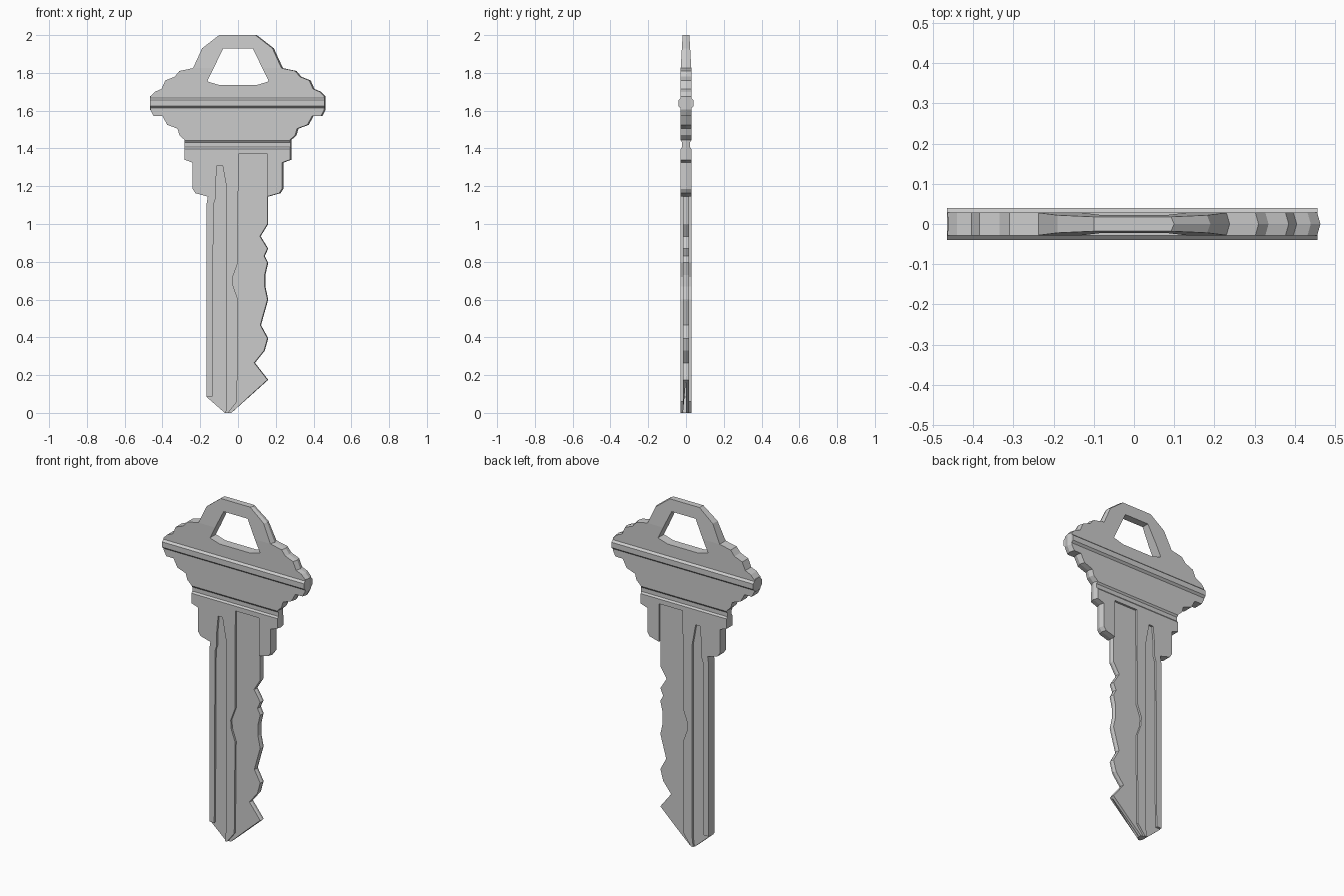
import bpy, bmesh
from mathutils import Vector

if "Cube" in bpy.data.objects:
    bpy.data.objects.remove(bpy.data.objects["Cube"])

T = 0.028       # half thickness of the body
CORE = 0.016    # half thickness inside the milled grooves
EDGE = 0.008    # how far the right-hand edge swells at mid thickness


def make_object(name, loops):
    """Closed solid skinned through equal-length loops of points."""
    bm = bmesh.new()
    rings = [[bm.verts.new(p) for p in loop] for loop in loops]
    n = len(rings[0])
    for a, b in zip(rings, rings[1:]):
        for i in range(n):
            j = (i + 1) % n
            bm.faces.new((a[i], a[j], b[j], b[i]))
    bm.faces.new(rings[0])
    bm.faces.new(rings[-1][::-1])
    bmesh.ops.recalc_face_normals(bm, faces=bm.faces)
    mesh = bpy.data.meshes.new(name)
    bm.to_mesh(mesh)
    bm.free()
    obj = bpy.data.objects.new(name, mesh)
    bpy.context.collection.objects.link(obj)
    return obj


def prism_y(name, pts, y0, y1):
    return make_object(name, [[(x, y, z) for x, z in pts] for y in (y0, y1)])


def prism_x(name, pts, x0, x1):
    return make_object(name, [[(x, y, z) for y, z in pts] for x in (x0, x1)])


def combine(target, tool, operation):
    tool.hide_render = True
    mod = target.modifiers.new(operation.lower(), 'BOOLEAN')
    mod.operation = operation
    mod.solver = 'EXACT'
    mod.object = tool
    bpy.context.view_layer.objects.active = target
    bpy.ops.object.modifier_apply(modifier=mod.name)
    bpy.data.objects.remove(tool, do_unlink=True)


# Half outline of the handle and shoulders, top to bottom
half = [(0.10, 2.0), (0.19, 1.93), (0.238, 1.825), (0.31, 1.81), (0.335, 1.78),
        (0.385, 1.76), (0.405, 1.715), (0.44, 1.70), (0.464, 1.675),
        (0.464, 1.605), (0.447, 1.572), (0.40, 1.572), (0.375, 1.525),
        (0.32, 1.505), (0.31, 1.47), (0.283, 1.445), (0.283, 1.34),
        (0.24, 1.325), (0.24, 1.185), (0.225, 1.163), (0.16, 1.145)]
# Cut edge of the blade, then the tip and the plain edge
teeth = [(0.16, 1.0), (0.12, 0.935), (0.16, 0.87), (0.142, 0.83), (0.16, 0.795),
         (0.145, 0.73), (0.145, 0.67), (0.16, 0.60), (0.122, 0.465),
         (0.16, 0.395), (0.142, 0.33), (0.09, 0.265), (0.16, 0.175)]
tip = [(-0.035, 0.0), (-0.07, 0.0), (-0.167, 0.085), (-0.167, 1.10)]
outline = half + teeth + tip + [(-x, z) for x, z in reversed(half)]


def layer(y, inset):
    return [(x - (inset if x > 0.05 else 0), y, z) for x, z in outline]


# Key body with a swollen right edge
body = make_object("key_body", [layer(-T, EDGE), layer(0, 0), layer(T, EDGE)])

# Hanging hole
hole = [(-0.078, 1.93), (0.078, 1.93), (0.163, 1.755), (0.10, 1.736),
        (-0.10, 1.736), (-0.163, 1.755)]
combine(body, prism_y("hole_cutter", hole, -0.2, 0.2), 'DIFFERENCE')

# Milled recesses along the blade, on both faces
wide = [(0.002, 1.37), (0.157, 1.37), (0.157, 1.14), (0.3, 1.14), (0.3, -0.1),
        (-0.052, -0.1), (-0.052, 0.0), (-0.005, 0.06), (0.0, 0.60),
        (-0.025, 0.67), (-0.028, 0.72), (0.0, 0.795)]
narrow = [(-0.11, 1.31), (-0.082, 1.31), (-0.06, 1.19), (-0.06, 0.05),
          (-0.066, 0.0), (-0.066, -0.1), (-0.3, -0.1), (-0.3, 0.088),
          (-0.135, 0.088), (-0.13, 1.10), (-0.12, 1.13), (-0.12, 1.20)]
# Shallow neck groove across the shoulders
neck = [(0.1, 1.442), (T, 1.442), (0.02, 1.432), (0.02, 1.408),
        (T, 1.398), (0.1, 1.398)]
for s in (-1, 1):
    for pts in (wide, narrow):
        combine(body, prism_y("recess_cutter", pts, s * CORE, s * 0.1), 'DIFFERENCE')
    combine(body, prism_x("neck_cutter", [(s * y, z) for y, z in neck], -0.6, 0.6),
            'DIFFERENCE')

# Thin the handle towards the top
bm = bmesh.new()
bm.from_mesh(body.data)
bmesh.ops.bisect_plane(bm, geom=bm.verts[:] + bm.edges[:] + bm.faces[:], dist=1e-5,
                       plane_co=Vector((0, 0, 1.825)), plane_no=Vector((0, 0, 1)))
for v in bm.verts:
    if v.co.z > 1.825:
        v.co.y *= 1 - 0.36 * (v.co.z - 1.825) / 0.175
bm.to_mesh(body.data)
bm.free()

# Rounded bar across the handle
a, b = 0.04, 0.017
bar = [(b, a), (a, b), (a, -b), (b, -a), (-b, -a), (-a, -b), (-a, b), (-b, a)]
ridge = prism_x("cross_bar", [(y, z * 0.92 + 1.64) for y, z in bar], -0.465, 0.457)
combine(body, ridge, 'UNION')
